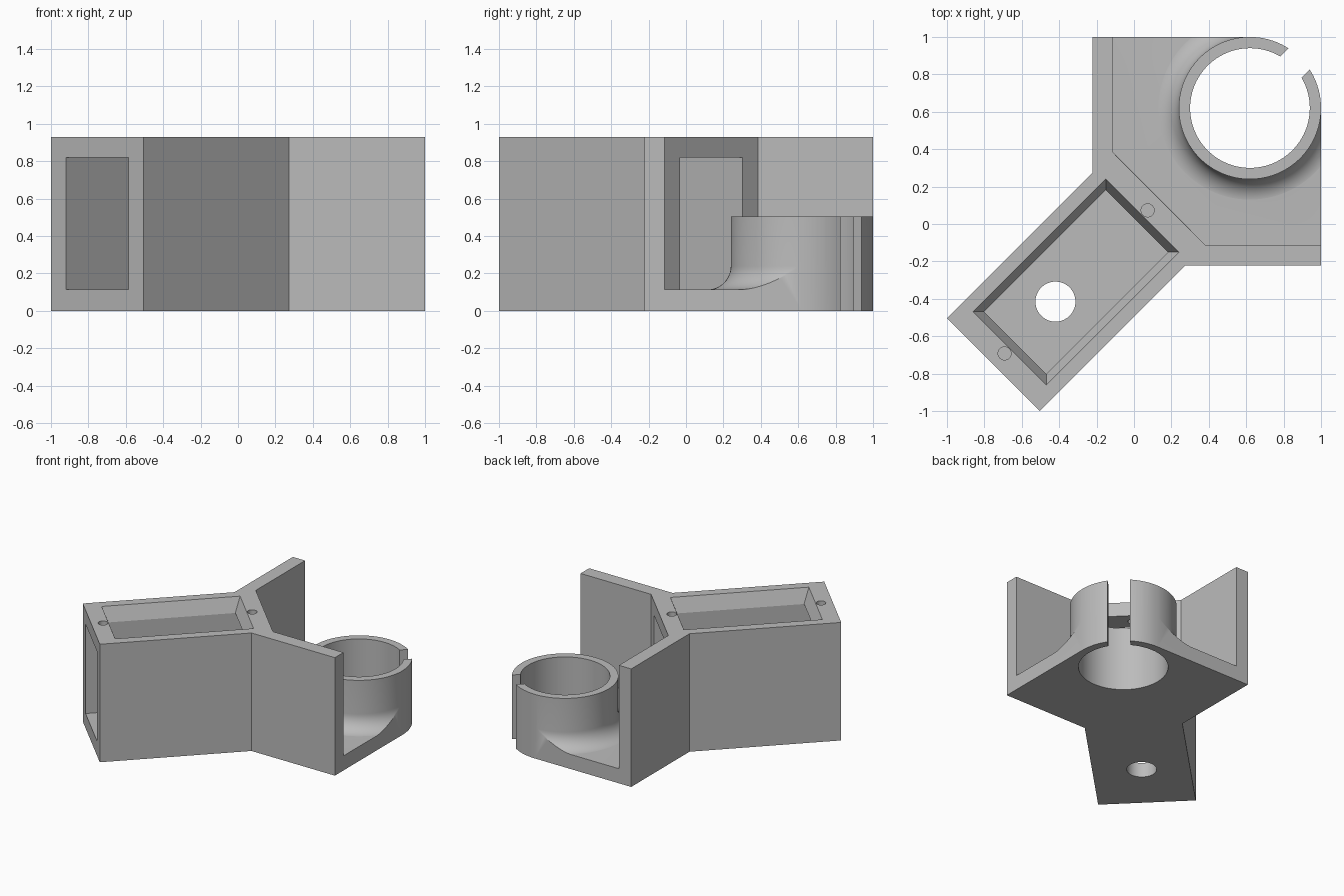
import bpy, bmesh
from math import sin, cos, pi, sqrt, radians

cube = bpy.data.objects.get("Cube")
if cube:
    bpy.data.objects.remove(cube, do_unlink=True)

grey = bpy.data.materials.new("plain grey")
grey.use_nodes = True
grey.diffuse_color = (0.5, 0.5, 0.5, 1)
grey.node_tree.nodes["Principled BSDF"].inputs["Base Color"].default_value = (0.5, 0.5, 0.5, 1)

HEIGHT, FLOOR, LINTEL = 0.93, 0.115, 0.82
RING = 0.62          # ring centre, same in x and y
OUTER, INNER = 0.38, 0.32
SEGMENTS = 96


def finish(name, bm):
    bmesh.ops.recalc_face_normals(bm, faces=bm.faces)
    mesh = bpy.data.meshes.new(name)
    bm.to_mesh(mesh)
    bm.free()
    mesh.materials.append(grey)
    obj = bpy.data.objects.new(name, mesh)
    bpy.context.collection.objects.link(obj)
    return obj


def prism(name, low, z0, z1, high=None):
    """Solid between a bottom outline and a top outline."""
    bm = bmesh.new()
    a = [bm.verts.new((x, y, z0)) for x, y in low]
    b = [bm.verts.new((x, y, z1)) for x, y in (high or low)]
    bm.faces.new(a)
    bm.faces.new(b)
    for i in range(len(a)):
        j = (i + 1) % len(a)
        bm.faces.new((a[i], a[j], b[j], b[i]))
    return finish(name, bm)


def circle(x, y, r, n=SEGMENTS):
    return [(x + r * cos(2 * pi * i / n), y + r * sin(2 * pi * i / n)) for i in range(n)]


def diagonal_box(u0, u1, half):
    """Rectangle running along the x = y diagonal."""
    s = sqrt(2)
    return [((u - v) / s, (u + v) / s)
            for u, v in ((u0, -half), (u1, -half), (u1, half), (u0, half))]


def mirrored(points):
    """Complete an outline by reflecting it across the x = y diagonal."""
    return points + [(y, x) for x, y in reversed(points)]


def combine(target, tool, operation="DIFFERENCE"):
    mod = target.modifiers.new(tool.name, "BOOLEAN")
    mod.operation, mod.object, mod.solver = operation, tool, "EXACT"
    bpy.context.view_layer.objects.active = target
    bpy.ops.object.modifier_apply(modifier=mod.name)
    bpy.data.objects.remove(tool, do_unlink=True)


# Y-shaped block, then the open corner between its two wings
body = prism("bracket_body", mirrored([(1.2, 1.2), (-0.222, 1.2), (-0.222, 0.273), (-1, -0.505)])[1:],
             0, HEIGHT)
combine(body, prism("corner_pocket", mirrored([(1.5, 1.5), (-0.115, 1.5), (-0.115, 0.385)])[1:],
                    FLOOR, 1.2))

# Box cavity open at both ends, with a flared opening on top
combine(body, prism("box_tunnel", diagonal_box(-1.3, 0.3, 0.236), FLOOR, LINTEL))


def flare(z):
    grow = 0.042 * (z - LINTEL) / (HEIGHT - LINTEL)
    return diagonal_box(-0.898 - grow, 0.022 + grow, 0.235 + grow)


combine(body, prism("lid_opening", flare(0.81), 0.81, 0.96, flare(0.96)))

# Screw holes and the round floor hole
for x in (0.073, -0.692):
    combine(body, prism("screw_hole", circle(x, x, 0.035, 32), 0.75, 1))
combine(body, prism("floor_hole", circle(-0.42, -0.415, 0.107, 64), -0.1, 0.3))

# Clamp ring with a filleted foot, made by spinning its profile
fillet = 0.125
foot = OUTER + fillet
profile = [(0, 0.05), (foot, 0.05)]
for i in range(13):
    a = pi / 2 * i / 12
    profile.append((foot - fillet * sin(a), FLOOR - 0.001 + fillet * (1 - cos(a))))
profile += [(OUTER, 0.505), (0, 0.505)]
bm = bmesh.new()
rings = []
for r, z in profile:
    if r == 0:
        rings.append([bm.verts.new((RING, RING, z))] * SEGMENTS)
    else:
        rings.append([bm.verts.new((x, y, z)) for x, y in circle(RING, RING, r + 0.0005)])
for low, high in zip(rings, rings[1:]):
    for i in range(SEGMENTS):
        j = (i + 1) % SEGMENTS
        corners = list(dict.fromkeys((low[i], low[j], high[j], high[i])))
        bm.faces.new(corners)
combine(body, finish("clamp_ring", bm), "UNION")

# Bore and slit of the clamp
combine(body, prism("clamp_bore", circle(RING, RING, INNER), -0.1, 0.8))
middle = RING * sqrt(2)
combine(body, prism("clamp_slit", diagonal_box(middle + 0.15, middle + 0.9, 0.08), -0.1, 0.8))

# Trim the wings square and round the outer corner to the ring
arc = circle(RING, RING, OUTER)[:SEGMENTS // 4 + 1]
trim = arc + [(-1, 1), (-1, 1.6), (1.6, 1.6), (1.6, -1), (1, -1)]
combine(body, prism("outer_trim", trim, -0.2, 1.3))

bpy.ops.object.select_all(action="DESELECT")
body.select_set(True)
bpy.context.view_layer.objects.active = body
bpy.ops.object.shade_smooth_by_angle(angle=radians(30))
